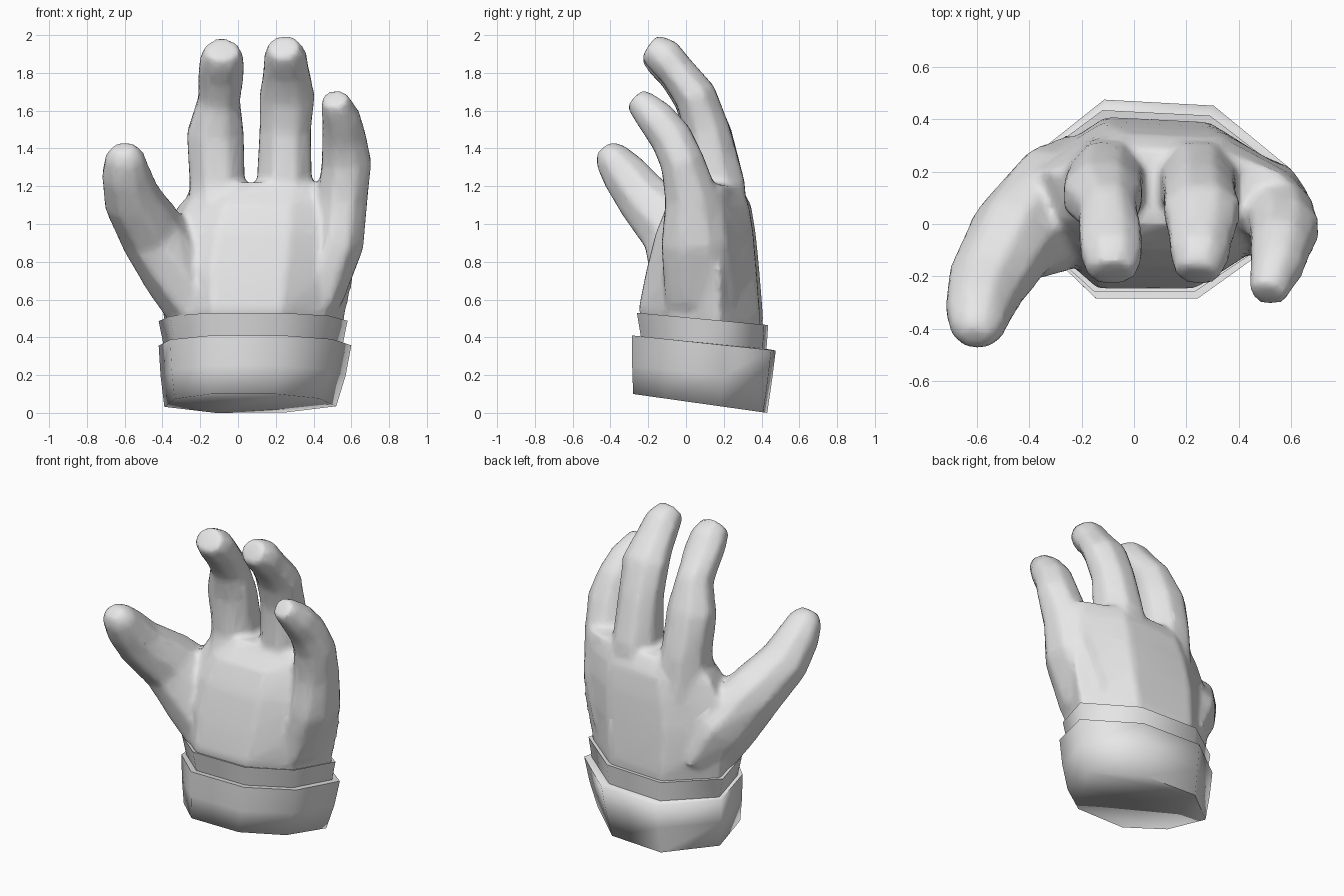
import bpy, bmesh, math
from mathutils import Vector

cube = bpy.data.objects.get("Cube")
if cube:
    bpy.data.objects.remove(cube)

grey = bpy.data.materials.new("plain_grey")
grey.use_nodes = True
grey.diffuse_color = (0.8, 0.8, 0.8, 1)
grey.node_tree.nodes["Principled BSDF"].inputs["Base Color"].default_value = (0.8, 0.8, 0.8, 1)

# Eight-sided wrist outline, as fractions of its bounding box
OUTLINE = [(0.30, 1), (0.0, 0.68), (0.06, 0.27), (0.27, 0),
           (0.65, 0), (0.90, 0.24), (1, 0.65), (0.71, 0.97)]


def wrist_ring(x0, x1, y0, y1, z_front, z_back):
    return [Vector((x0 + u * (x1 - x0), y0 + v * (y1 - y0),
                    z_front + v * (z_back - z_front))) for u, v in OUTLINE]


def loft(bm, rings, cap_start=True, cap_end=True):
    loops = [[bm.verts.new(p) for p in ring] for ring in rings]
    n = len(loops[0])
    for a, b in zip(loops, loops[1:]):
        for i in range(n):
            j = (i + 1) % n
            bm.faces.new((a[i], a[j], b[j], b[i]))
    if cap_start:
        bm.faces.new(loops[0][::-1])
    if cap_end:
        bm.faces.new(loops[-1])


def finger(bm, path):
    """Eight-sided tube; each path entry is x, y, z, half width, half depth."""
    pts = [Vector(p[:3]) for p in path]
    rings = []
    for i, (c, p) in enumerate(zip(pts, path)):
        t = (pts[min(i + 1, len(pts) - 1)] - pts[max(i - 1, 0)]).normalized()
        side = Vector((1, 0, 0))
        side = (side - t * side.dot(t)).normalized()
        back = t.cross(side)
        ring = []
        for k in range(8):
            a = math.radians(22.5 + 45 * k)
            ring.append(c + (side * math.cos(a) * p[3] + back * math.sin(a) * p[4]) * 1.08)
        rings.append(ring)
    loft(bm, rings)


def make_object(name, bm):
    bmesh.ops.recalc_face_normals(bm, faces=bm.faces)
    mesh = bpy.data.meshes.new(name)
    bm.to_mesh(mesh)
    bm.free()
    mesh.materials.append(grey)
    obj = bpy.data.objects.new(name, mesh)
    bpy.context.collection.objects.link(obj)
    return obj


def smooth(obj, degrees):
    bpy.ops.object.select_all(action='DESELECT')
    obj.select_set(True)
    bpy.context.view_layer.objects.active = obj
    bpy.ops.object.shade_smooth_by_angle(angle=math.radians(degrees))


# Palm, thumb and three fingers, fused into one skin
bm = bmesh.new()
loft(bm, [wrist_ring(*r) for r in (
    (-0.36, 0.52, -0.20, 0.39, 0.34, 0.30),
    (-0.40, 0.57, -0.25, 0.41, 0.55, 0.50),
    (-0.43, 0.62, -0.21, 0.39, 0.75, 0.75),
    (-0.39, 0.63, -0.16, 0.37, 0.95, 0.95),
    (-0.32, 0.60, -0.10, 0.345, 1.10, 1.10),
    (-0.22, 0.58, 0.00, 0.29, 1.22, 1.20))])

thumb = [(-0.20, 0.10, 0.56, 0.17, 0.24), (-0.33, 0.05, 0.77, 0.18, 0.24),
         (-0.465, -0.06, 0.97, 0.165, 0.18), (-0.565, -0.23, 1.14, 0.145, 0.14),
         (-0.595, -0.33, 1.27, 0.125, 0.12), (-0.60, -0.40, 1.36, 0.10, 0.09),
         (-0.605, -0.435, 1.405, 0.06, 0.05)]
index = [(-0.10, 0.13, 1.00, 0.17, 0.20), (-0.11, 0.15, 1.22, 0.145, 0.16),
         (-0.12, 0.11, 1.48, 0.15, 0.13), (-0.10, 0.05, 1.66, 0.11, 0.11),
         (-0.09, -0.05, 1.79, 0.12, 0.095), (-0.085, -0.12, 1.87, 0.115, 0.10),
         (-0.085, -0.19, 1.925, 0.09, 0.075)]
middle = [(0.24, 0.13, 1.00, 0.16, 0.20), (0.245, 0.15, 1.22, 0.145, 0.16),
          (0.25, 0.11, 1.50, 0.135, 0.12), (0.26, 0.05, 1.68, 0.145, 0.11),
          (0.255, -0.05, 1.81, 0.12, 0.095), (0.25, -0.12, 1.89, 0.11, 0.10),
          (0.24, -0.195, 1.94, 0.08, 0.075)]
little = [(0.44, 0.08, 0.60, 0.11, 0.19), (0.53, 0.05, 0.90, 0.135, 0.18),
          (0.555, 0.03, 1.14, 0.13, 0.14),
          (0.575, -0.02, 1.33, 0.13, 0.115), (0.56, -0.08, 1.46, 0.115, 0.11),
          (0.545, -0.16, 1.56, 0.10, 0.10), (0.52, -0.23, 1.63, 0.08, 0.08),
          (0.51, -0.27, 1.665, 0.07, 0.06)]
for path in (thumb, index, middle, little):
    finger(bm, path)
hand = make_object("hand", bm)
remesh = hand.modifiers.new("fuse", 'REMESH')
remesh.mode = 'VOXEL'
remesh.voxel_size = 0.02
remesh.use_smooth_shade = True
relax = hand.modifiers.new("relax", 'SMOOTH')
relax.factor = 0.5
relax.iterations = 8
reduce = hand.modifiers.new("reduce", 'DECIMATE')
reduce.ratio = 0.2

# Cuffs: tubes whose top rim folds inward; the lower one is closed by a sloping base
cuffs = {
    "lower_cuff": ((-0.39, 0.52, -0.28, 0.43, 0.10, 0.00),
                   (-0.41, 0.57, -0.285, 0.455, 0.25, 0.17),
                   (-0.42, 0.60, -0.285, 0.475, 0.41, 0.33),
                   (-0.38, 0.54, -0.23, 0.42, 0.40, 0.34)),
    "upper_cuff": ((-0.39, 0.55, -0.235, 0.425, 0.38, 0.32),
                   (-0.42, 0.58, -0.26, 0.435, 0.53, 0.465),
                   (-0.38, 0.55, -0.22, 0.39, 0.52, 0.46)),
}
for name, rings in cuffs.items():
    bm = bmesh.new()
    loft(bm, [wrist_ring(*r) for r in rings], cap_start=name == "lower_cuff", cap_end=False)
    smooth(make_object(name, bm), 88)
